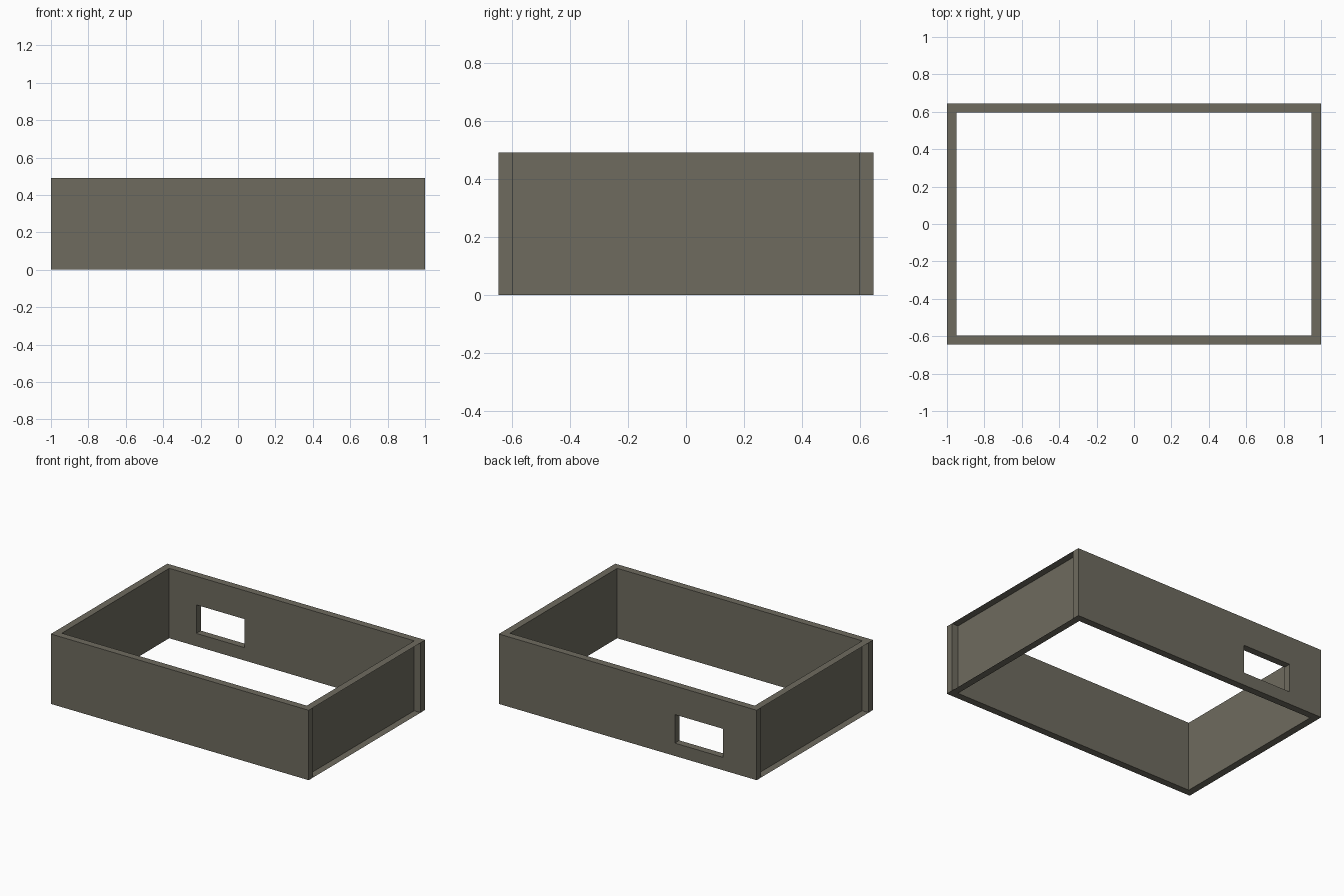
import bpy, bmesh

if "Cube" in bpy.data.objects:
    bpy.data.objects.remove(bpy.data.objects["Cube"])

X, Y, H, T = 1.0, 0.645, 0.49, 0.05   # half length, half depth, height, wall thickness

mat = bpy.data.materials.new("olive grey")
mat.diffuse_color = (0.156, 0.147, 0.114, 1)
mat.use_nodes = True
mat.node_tree.nodes["Principled BSDF"].inputs["Base Color"].default_value = mat.diffuse_color


def make_object(name, bm):
    mesh = bpy.data.meshes.new(name)
    bm.to_mesh(mesh)
    bm.free()
    mesh.materials.append(mat)
    obj = bpy.data.objects.new(name, mesh)
    bpy.context.collection.objects.link(obj)
    return obj


def box(name, lo, hi):
    bm = bmesh.new()
    bmesh.ops.create_cube(bm, size=1)
    for v in bm.verts:
        v.co = [(a + b) / 2 + c * (b - a) for a, b, c in zip(lo, hi, v.co)]
    return make_object(name, bm)


# Long walls
box("front_wall", (-X, -Y, 0), (X, -Y + T, H))
back = box("back_wall", (-X, Y - T, 0), (X, Y, H))

# Rectangular opening through the back wall
cutter = box("window_cutter", (-0.74, Y - 2 * T, 0.09), (-0.365, Y + T, 0.29))
cutter.hide_render = True
cutter.display_type = 'WIRE'
cut = back.modifiers.new("window", 'BOOLEAN')
cut.operation = 'DIFFERENCE'
cut.solver = 'EXACT'
cut.object = cutter

# Short walls: channels, open on the outside, with thin top and bottom lips
for name, s in (("left_wall", -1), ("right_wall", 1)):
    bm = bmesh.new()
    profile = [(X, 0), (X - T, 0), (X - T, H), (X, H)]
    rows = [[bm.verts.new((s * x, y, z)) for x, z in profile]
            for y in (-Y + T, Y - T)]
    for i in range(3):
        quad = [rows[0][i], rows[0][i + 1], rows[1][i + 1], rows[1][i]]
        bm.faces.new(quad if s < 0 else quad[::-1])
    bm.normal_update()
    # the upright panel faces into the frame
    panel = [f for f in bm.faces if abs(f.normal.x) > 0.5][0]
    if panel.normal.x * s > 0:
        bmesh.ops.reverse_faces(bm, faces=bm.faces[:])
    make_object(name, bm)
